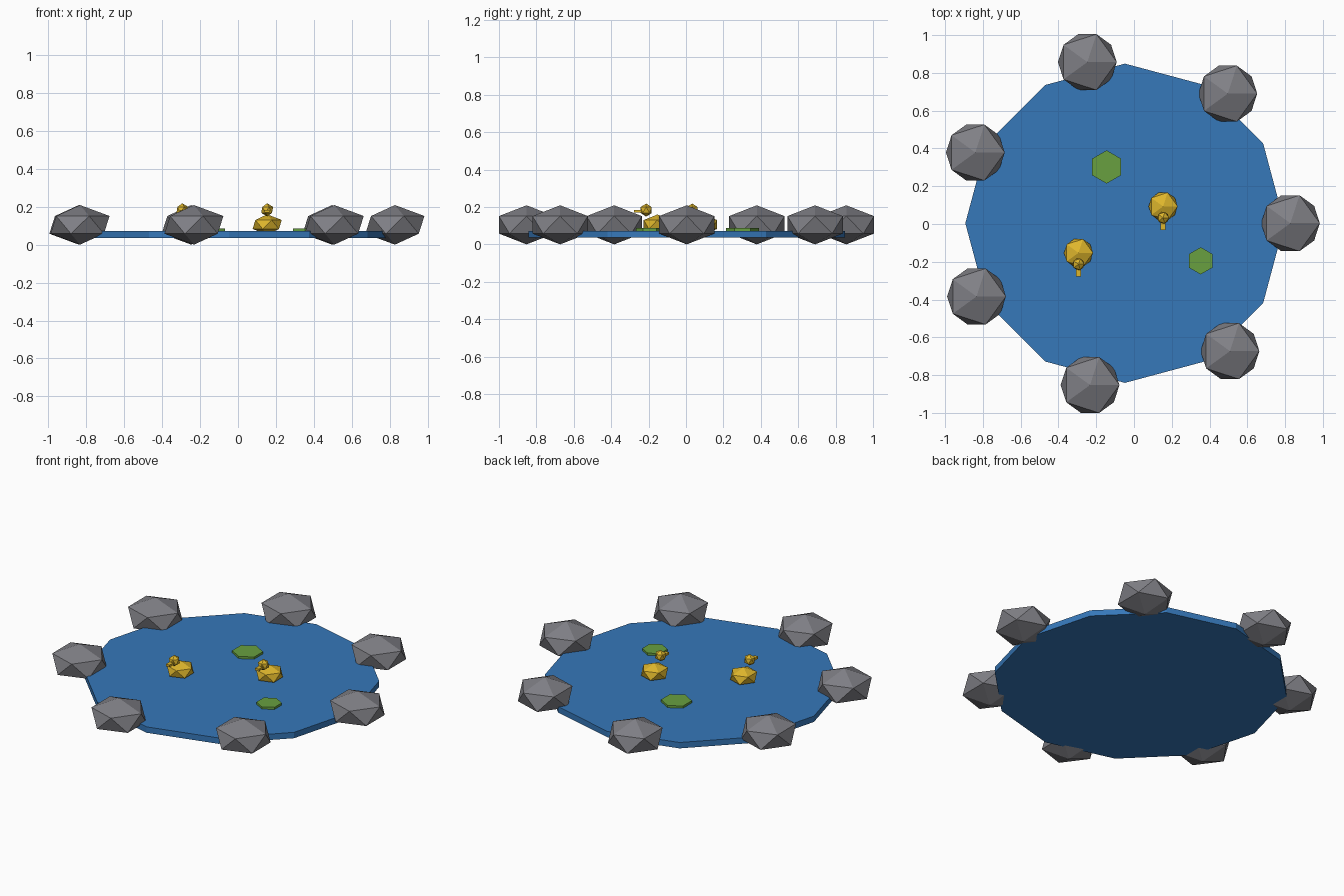
import bpy, math

if "Cube" in bpy.data.objects:
    bpy.data.objects.remove(bpy.data.objects["Cube"])


def colour(name, rgb):
    """Flat material from 0-255 sRGB values."""
    m = bpy.data.materials.new(name)
    lin = [((c / 255 + 0.055) / 1.055) ** 2.4 for c in rgb]
    m.diffuse_color = (*lin, 1)
    m.use_nodes = True
    m.node_tree.nodes["Principled BSDF"].inputs["Base Color"].default_value = m.diffuse_color
    return m


WATER = colour("water_blue", (54, 120, 186))
STONE = colour("stone_grey", (128, 128, 134))
LEAF = colour("leaf_green", (104, 160, 64))
GOLD = colour("duck_yellow", (222, 182, 44))


def finish(name, mat):
    ob = bpy.context.object
    ob.name = name
    ob.data.materials.append(mat)
    return ob


def disc(name, x, y, z0, z1, radius, sides, mat):
    bpy.ops.mesh.primitive_cylinder_add(vertices=sides, radius=radius, depth=z1 - z0,
                                        location=(x, y, (z0 + z1) / 2))
    return finish(name, mat)


def ball(name, loc, radius, squash, mat):
    bpy.ops.mesh.primitive_ico_sphere_add(subdivisions=1, radius=radius, location=loc)
    ob = finish(name, mat)
    ob.scale.z = squash
    return ob


CX, CY = -0.048, 0.004

# Pond water
disc("pond_water", CX, CY, 0.036, 0.073, 0.845, 12, WATER)

# Ring of shore rocks
for i in range(7):
    a = i * 0.9
    ball(f"shore_rock_{i + 1}",
         (CX + 0.876 * math.cos(a), CY + 0.876 * math.sin(a), 0.105), 0.174, 0.6, STONE)

# Lily pads
disc("lily_pad_large", -0.145, 0.302, 0.07, 0.087, 0.088, 6, LEAF)
disc("lily_pad_small", 0.353, -0.195, 0.07, 0.087, 0.072, 6, LEAF)

# Ducks: body, head and beak, facing the front
for i, (x, y) in enumerate([(0.154, 0.093), (-0.294, -0.153)], 1):
    ball(f"duck_body_{i}", (x, y, 0.107), 0.086, 0.62, GOLD)
    ball(f"duck_head_{i}", (x, y - 0.06, 0.184), 0.035, 1, GOLD)
    bpy.ops.mesh.primitive_cube_add(size=1, location=(x, y - 0.103, 0.177))
    finish(f"duck_beak_{i}", GOLD).scale = (0.026, 0.044, 0.014)
